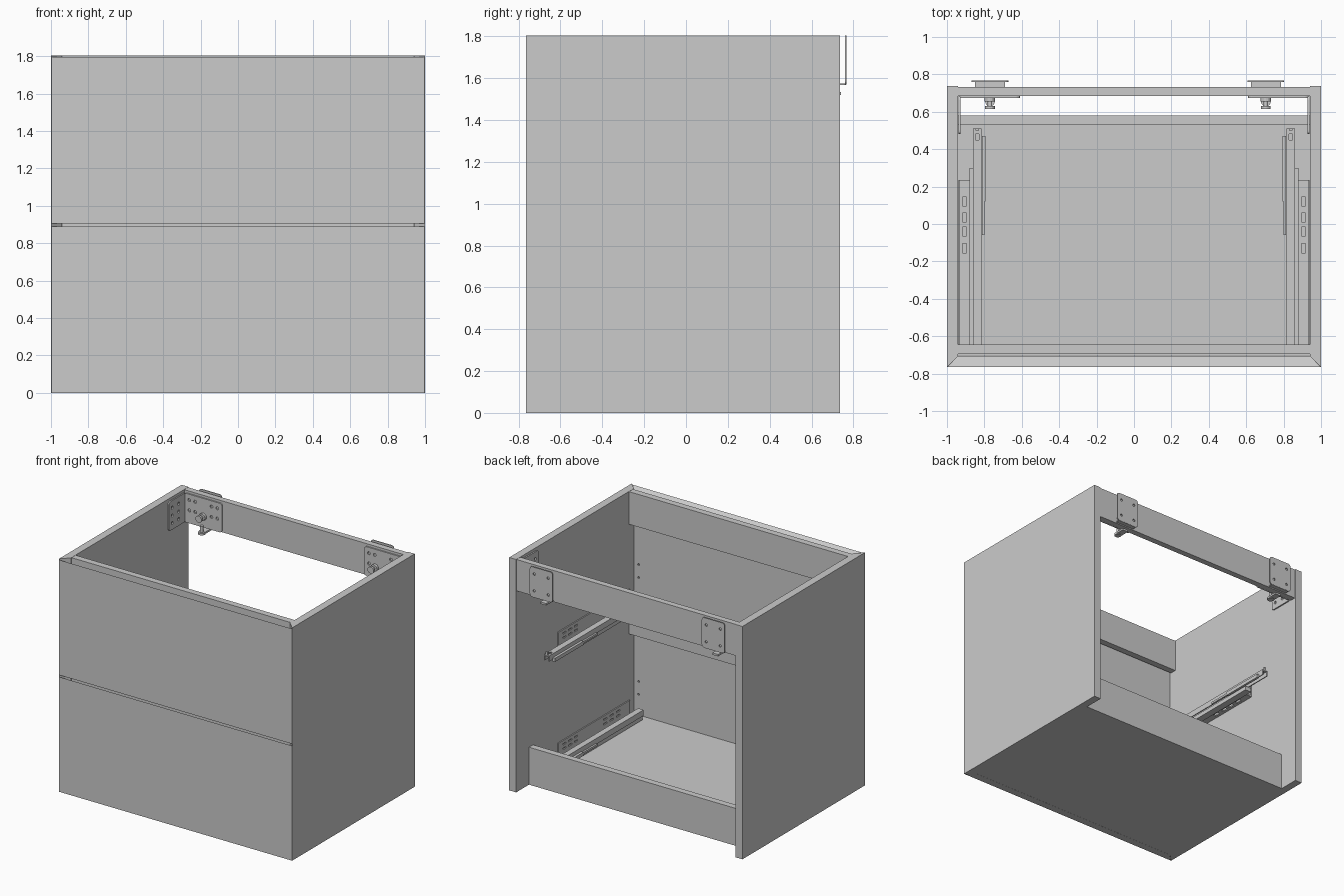
import bpy, bmesh, math
from mathutils import Matrix, Vector

if "Cube" in bpy.data.objects:
    bpy.data.objects.remove(bpy.data.objects["Cube"])


def finish(name, bm):
    bmesh.ops.recalc_face_normals(bm, faces=bm.faces)
    me = bpy.data.meshes.new(name)
    bm.to_mesh(me)
    bm.free()
    ob = bpy.data.objects.new(name, me)
    bpy.context.collection.objects.link(ob)
    return ob


def add_box(bm, x, y, z):
    m = Matrix.LocRotScale(Vector((sum(x) / 2, sum(y) / 2, sum(z) / 2)), None,
                           Vector((abs(x[1] - x[0]), abs(y[1] - y[0]), abs(z[1] - z[0]))))
    return bmesh.ops.create_cube(bm, size=1, matrix=m)


def box(name, x, y, z, round_axis=None, r=0.02):
    bm = bmesh.new()
    add_box(bm, x, y, z)
    if round_axis is not None:
        es = [e for e in bm.edges
              if abs((e.verts[0].co - e.verts[1].co).normalized()[round_axis]) > 0.9]
        bmesh.ops.bevel(bm, geom=es, offset=r, segments=4, profile=0.5, affect='EDGES')
    return finish(name, bm)


def add_cyl(bm, c, r, depth, axis, n=16):
    rot = {0: Matrix.Rotation(math.pi / 2, 4, 'Y'),
           1: Matrix.Rotation(math.pi / 2, 4, 'X'), 2: Matrix()}[axis]
    bmesh.ops.create_cone(bm, cap_ends=True, segments=n, radius1=r, radius2=r,
                          depth=depth, matrix=Matrix.Translation(c) @ rot)


def extrude(name, pts, axis, a, b):
    """Extrude a 2D outline along axis 1 (points are x,z) or axis 2 (points are x,y)."""
    bm = bmesh.new()
    at = lambda p, t: (p[0], t, p[1]) if axis == 1 else (p[0], p[1], t)
    f = bm.faces.new([bm.verts.new(at(p, a)) for p in pts])
    g = bmesh.ops.extrude_face_region(bm, geom=[f])
    vs = [v for v in g['geom'] if isinstance(v, bmesh.types.BMVert)]
    bmesh.ops.translate(bm, vec=(0, b - a, 0) if axis == 1 else (0, 0, b - a), verts=vs)
    return finish(name, bm)


def cut(ob, fill):
    bm = bmesh.new()
    fill(bm)
    c = finish("cutter", bm)
    c.hide_render = True
    m = ob.modifiers.new("holes", 'BOOLEAN')
    m.operation, m.solver, m.object = 'DIFFERENCE', 'EXACT', c
    bpy.context.view_layer.objects.active = ob
    bpy.ops.object.modifier_apply(modifier=m.name)
    bpy.data.objects.remove(c)


def front(name, z0, z1):
    """Drawer front with mitred ends and a top edge sloping down as finger grip."""
    bm = bmesh.new()
    o, i, w, v = -0.765, -0.705, 0.998, 0.938
    a = [bm.verts.new(p) for p in ((-w, o, z0), (w, o, z0), (v, i, z0), (-v, i, z0))]
    b = [bm.verts.new(p) for p in ((-w, o, z1), (w, o, z1), (v, i, z1 - 0.05), (-v, i, z1 - 0.05))]
    bm.faces.new(a)
    bm.faces.new(b)
    for k in range(4):
        n = (k + 1) % 4
        bm.faces.new((a[k], a[n], b[n], b[k]))
    ob = finish(name, bm)

    # fixing holes on the inner face
    def holes(h):
        for x in (-0.9, 0.9):
            for z in (0.22, 0.32):
                add_cyl(h, (x, i, z0 + z), 0.008, 0.05, 1, 10)
    cut(ob, holes)


# carcass
for s, n in ((-1, "left"), (1, "right")):
    extrude(n + "_side_panel",
            [(s, -0.765), (s, 0.737), (s * 0.94, 0.737), (s * 0.94, -0.705)], 2, 0, 1.805)
box("bottom_panel", (-0.94, 0.94), (-0.704, 0.53), (0, 0.06))
box("bottom_back_rail", (-0.94, 0.94), (0.53, 0.58), (0, 0.29))
box("top_back_rail", (-0.94, 0.94), (0.685, 0.732), (1.56, 1.803))
box("top_front_rail", (-0.94, 0.94), (-0.695, -0.645), (1.55, 1.803))
box("middle_front_rail", (-0.94, 0.94), (-0.695, -0.645), (0.70, 0.95))

# drawer fronts
front("lower_drawer_front", 0.0, 0.89)
front("upper_drawer_front", 0.905, 1.797)

# drawer slides
for level, b in (("lower", 0.075), ("upper", 0.935)):
    for s, n in ((-1, "left"), (1, "right")):
        tag = f"{level}_{n}_slide_"
        X = lambda p, q: (s * p, s * q)
        wall = box(tag + "wall_plate", X(0.930, 0.939), (-0.645, 0.235), (b, b + 0.115))

        def slots(h):
            for y in (-0.5, -0.42, -0.34, 0.02, 0.09, 0.16):
                for z in (0.05, 0.085):
                    add_box(h, X(0.92, 0.938), (y - 0.02, y + 0.02), (b + z - 0.006, b + z + 0.006))
        cut(wall, slots)
        flange = box(tag + "flange", X(0.87, 0.934), (-0.645, 0.235), (b, b + 0.01))

        def keyholes(h):
            for y in (-0.13, -0.04, 0.035, 0.12):
                add_box(h, X(0.896, 0.918), (y - 0.025, y + 0.025), (b - 0.1, b + 0.1))
        cut(flange, keyholes)
        box(tag + "fixed_rail", X(0.825, 0.88), (-0.645, 0.30), (b - 0.01, b + 0.022))
        # inverted channel that carries the drawer
        t = 0.008
        prof = [(0.815, 0.025), (0.815, 0.07), (0.862, 0.07), (0.862, 0.025),
                (0.862 - t, 0.025), (0.862 - t, 0.07 - t), (0.815 + t, 0.07 - t), (0.815 + t, 0.025)]
        ch = extrude(tag + "channel", [(s * x, b + z) for x, z in prof], 1, -0.645, 0.51)
        cut(ch, lambda h: add_box(h, X(0.828, 0.848), (0.45, 0.48), (b + 0.05, b + 0.1)))
        box(tag + "hook", X(0.83, 0.848), (0.50, 0.51), (b + 0.065, b + 0.095))
        box(tag + "damper", X(0.795, 0.814), (0.12, 0.47), (b + 0.012, b + 0.04))
        box(tag + "damper_arm", X(0.80, 0.814), (-0.06, 0.12), (b + 0.018, b + 0.034))

# wall hanging hardware
for s, n, cx in ((-1, "left", -0.77), (1, "right", 0.705)):
    rail_plate = box(n + "_hanger_rail_plate", (s * 0.935, s * 0.61), (0.674, 0.684), (1.56, 1.785), 1)

    def rail_holes(h):
        for x in (0.65, 0.70, 0.84, 0.89):
            for z in (1.66, 1.74):
                add_cyl(h, (s * x, 0.68, z), 0.012, 0.04, 1)
    cut(rail_plate, rail_holes)
    side_plate = box(n + "_hanger_side_plate", (s * 0.928, s * 0.938), (0.48, 0.684), (1.56, 1.785), 0)

    def side_holes(h):
        for y in (0.52, 0.60):
            for z in (1.61, 1.67, 1.73):
                add_cyl(h, (s * 0.93, y, z), 0.012, 0.04, 0)
    cut(side_plate, side_holes)

    # plate fixed to the wall, with a lower lip
    wp = box(n + "_wall_plate", (cx - 0.098, cx + 0.098), (0.760, 0.767), (1.57, 1.803), 1)

    def wall_holes(h):
        for dx in (-0.06, 0.06):
            for z in (1.62, 1.75):
                add_cyl(h, (cx + dx, 0.763, z), 0.01, 0.04, 1)
    cut(wp, wall_holes)
    box(n + "_wall_plate_lip", (cx - 0.08, cx + 0.08), (0.733, 0.766), (1.568, 1.575))

    # adjusting screws
    bm = bmesh.new()
    add_cyl(bm, (cx, 0.655, 1.645), 0.012, 0.06, 1)
    add_cyl(bm, (cx, 0.664, 1.645), 0.028, 0.02, 1)
    add_cyl(bm, (cx, 0.624, 1.645), 0.026, 0.016, 1)
    add_cyl(bm, (cx, 0.655, 1.55), 0.012, 0.06, 2)
    add_cyl(bm, (cx, 0.655, 1.525), 0.026, 0.016, 2)
    finish(n + "_adjusting_screws", bm)
    box(n + "_hanger_hook", (cx - 0.025, cx + 0.025), (0.66, 0.742), (1.52, 1.535))
